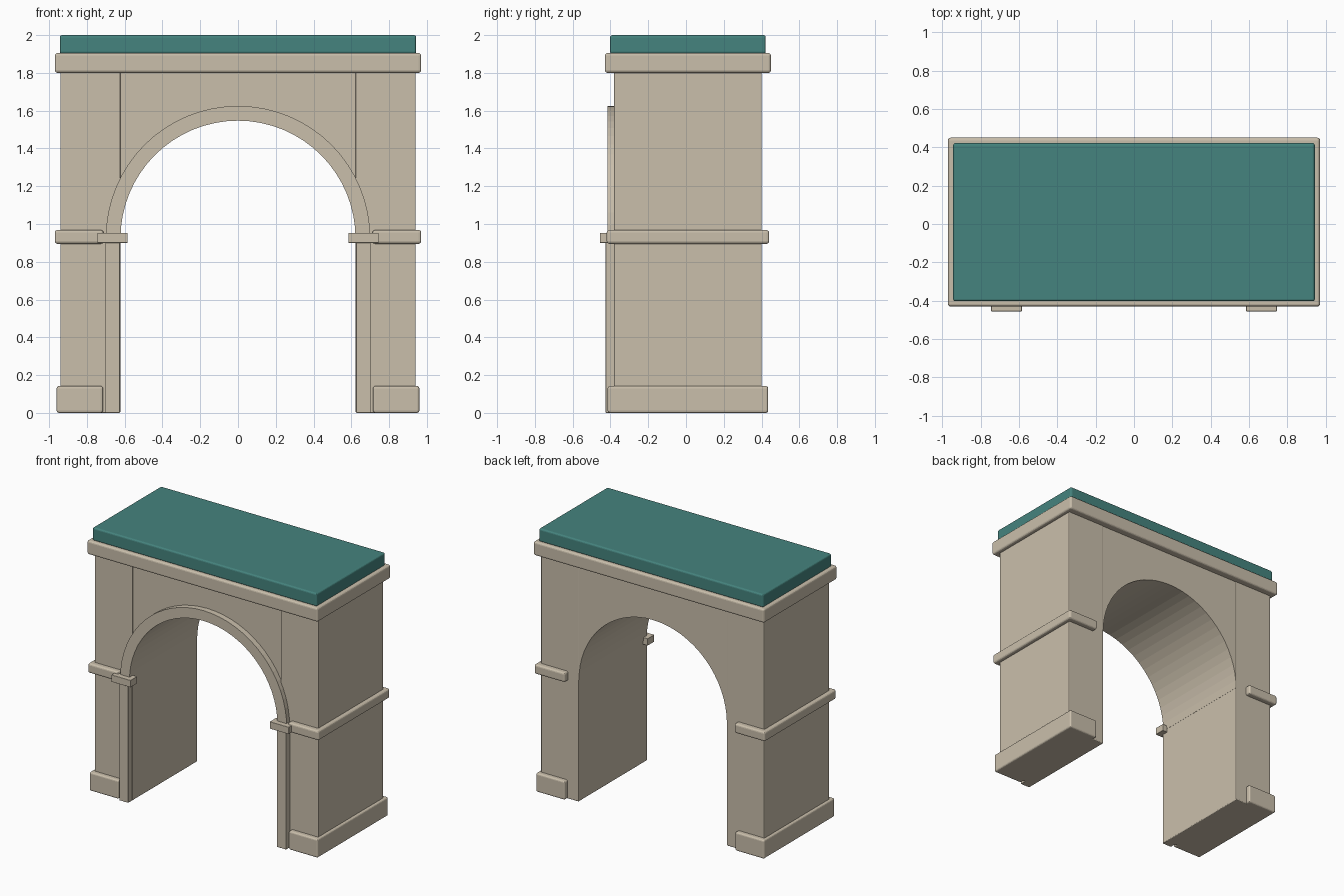
import bpy, bmesh, math

cube = bpy.data.objects.get("Cube")
if cube:
    bpy.data.objects.remove(cube, do_unlink=True)


def material(name, rgb):
    m = bpy.data.materials.new(name)
    m.use_nodes = True
    m.diffuse_color = (*rgb, 1)
    bsdf = m.node_tree.nodes["Principled BSDF"]
    bsdf.inputs["Base Color"].default_value = (*rgb, 1)
    bsdf.inputs["Roughness"].default_value = 0.8
    return m


STONE = material("beige stone", (0.59, 0.52, 0.41))
ROOF = material("teal roof", (0.06, 0.23, 0.21))


def finish(name, bm, mat, bevel=0):
    bmesh.ops.recalc_face_normals(bm, faces=bm.faces)
    mesh = bpy.data.meshes.new(name)
    bm.to_mesh(mesh)
    bm.free()
    mesh.materials.append(mat)
    ob = bpy.data.objects.new(name, mesh)
    bpy.context.collection.objects.link(ob)
    if bevel:
        mod = ob.modifiers.new("soft edges", 'BEVEL')
        mod.width = bevel
        mod.segments = 3
    return ob


def box(name, x, y, z, mat=STONE, bevel=0):
    bm = bmesh.new()
    bmesh.ops.create_cube(bm, size=1)
    for v in bm.verts:
        for i, (lo, hi) in enumerate((x, y, z)):
            v.co[i] = lo if v.co[i] < 0 else hi
    return finish(name, bm, mat, bevel)


def extrude_profile(name, points, front, back):
    """Closed outline in x and z, given depth along y."""
    bm = bmesh.new()
    face = bm.faces.new([bm.verts.new((x, front, z)) for x, z in points])
    moved = bmesh.ops.extrude_face_region(bm, geom=[face])["geom"]
    verts = [g for g in moved if isinstance(g, bmesh.types.BMVert)]
    bmesh.ops.translate(bm, verts=verts, vec=(0, back - front, 0))
    return finish(name, bm, STONE)


SPRING, INNER, OUTER, STEPS = 0.925, 0.622, 0.7, 32


def arc(radius):
    return [(radius * math.cos(math.pi * i / STEPS),
             SPRING + radius * math.sin(math.pi * i / STEPS))
            for i in range(STEPS + 1)]


# Piers with plinths, bands, front jamb strips and impost blocks
for side, s in (("left", 1), ("right", -1)):
    def pair(a, b):
        return tuple(sorted((s * a, s * b)))
    box(side + "_pier", pair(0.623, 0.94), (-0.38, 0.4), (0, 1.81), bevel=0.006)
    box(side + "_plinth", pair(0.715, 0.96), (-0.415, 0.435), (0, 0.142), bevel=0.012)
    box(side + "_band", pair(0.712, 0.97), (-0.42, 0.44), (0.895, 0.968), bevel=0.014)
    box(side + "_jamb_strip", pair(0.625, 0.702), (-0.425, -0.37), (0, 0.91), bevel=0.003)
    box(side + "_impost", pair(0.585, 0.745), (-0.455, -0.375), (0.9, 0.953), bevel=0.002)

# Wall over the opening and the raised ring on its front
extrude_profile("arch_wall", arc(INNER) + [(-0.63, SPRING), (-0.63, 1.81),
                                           (0.63, 1.81), (0.63, SPRING)], -0.37, 0.397)
extrude_profile("arch_ring", arc(INNER) + arc(OUTER)[::-1], -0.415, -0.365)

# Cornice and roof slab
box("cornice", (-0.97, 0.97), (-0.43, 0.45), (1.8, 1.905), bevel=0.014)
box("roof_slab", (-0.943, 0.943), (-0.402, 0.422), (1.9, 2), ROOF, 0.012)
